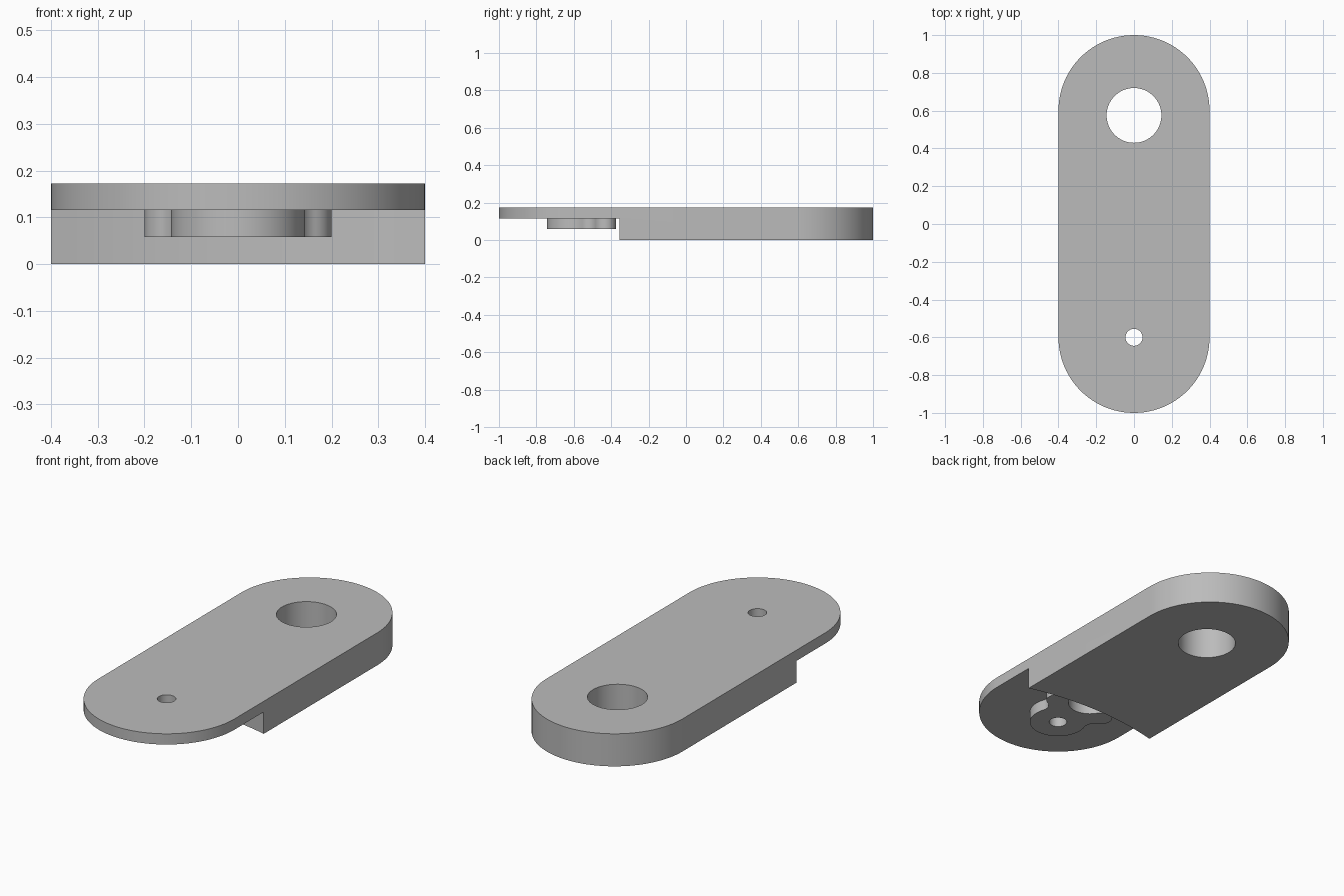
import bpy
import bmesh
import math
from mathutils import Vector

if "Cube" in bpy.data.objects:
    bpy.data.objects.remove(bpy.data.objects["Cube"], do_unlink=True)

# Main sizes
HALF_WIDTH, HALF_LENGTH = 0.4, 1.0
TOP, STEP, BOSS_BOTTOM = 0.173, 0.116, 0.058
BIG_HOLE, BIG_RADIUS = Vector((0, 0.575)), 0.145
PIN_HOLE, PIN_RADIUS = Vector((0, -0.6)), 0.045

grey = bpy.data.materials.new("plain_grey")
grey.use_nodes = True
colour = (0.5, 0.5, 0.5, 1)
grey.diffuse_color = colour
grey.node_tree.nodes["Principled BSDF"].inputs["Base Color"].default_value = colour


def arc(centre, radius, start, end, steps=24, clockwise=False):
    """Points along an arc, running from the start angle to the end angle."""
    sweep = (end - start) % math.tau
    if clockwise:
        sweep -= math.tau
    return [centre + radius * Vector((math.cos(start + sweep * i / steps),
                                      math.sin(start + sweep * i / steps)))
            for i in range(steps + 1)]


def angle(a, b):
    """Direction from point a to point b."""
    return math.atan2(b.y - a.y, b.x - a.x)


def prism(name, outline, low, high):
    """Upright solid with the given plan outline."""
    bm = bmesh.new()
    bm.faces.new([bm.verts.new((p.x, p.y, low)) for p in outline])
    bmesh.ops.remove_doubles(bm, verts=bm.verts, dist=1e-5)
    result = bmesh.ops.extrude_face_region(bm, geom=bm.faces[:])
    raised = [v for v in result["geom"] if isinstance(v, bmesh.types.BMVert)]
    bmesh.ops.translate(bm, verts=raised, vec=(0, 0, high - low))
    bmesh.ops.recalc_face_normals(bm, faces=bm.faces)
    mesh = bpy.data.meshes.new(name)
    bm.to_mesh(mesh)
    bm.free()
    mesh.materials.append(grey)
    obj = bpy.data.objects.new(name, mesh)
    bpy.context.collection.objects.link(obj)
    return obj


def circle(centre, radius, steps=64):
    return arc(centre, radius, 0, math.tau - math.tau / steps, steps - 1)


def cut_and_smooth(obj, cutters):
    """Subtract the cutters, then shade smooth with sharp edges kept."""
    bpy.ops.object.select_all(action="DESELECT")
    obj.select_set(True)
    bpy.context.view_layer.objects.active = obj
    for cutter in cutters:
        mod = obj.modifiers.new("cut", "BOOLEAN")
        mod.operation = "DIFFERENCE"
        mod.solver = "EXACT"
        mod.object = cutter
        bpy.ops.object.modifier_apply(modifier=mod.name)
    bpy.ops.object.shade_smooth_by_angle(angle=math.radians(30))


# Link body: long plate with round ends
end_centre = Vector((0, HALF_LENGTH - HALF_WIDTH))
body = prism("link_body",
             arc(end_centre, HALF_WIDTH, 0, math.pi, 48)
             + arc(-end_centre, HALF_WIDTH, math.pi, 0, 48), 0, TOP)

# Cutters: both holes, and the front step with its shallow curved wall
big_cutter = prism("big_hole_cutter", circle(BIG_HOLE, BIG_RADIUS), -0.1, 0.3)
pin_cutter = prism("pin_hole_cutter", circle(PIN_HOLE, PIN_RADIUS, 40), -0.1, 0.3)
edge_y, sag = -0.355, 0.05
wall_radius = (HALF_WIDTH ** 2 + sag ** 2) / (2 * sag)
wall_centre = Vector((0, edge_y + sag - wall_radius))
right = Vector((HALF_WIDTH, edge_y))
left = Vector((-HALF_WIDTH, edge_y))
wall = arc(wall_centre, wall_radius, angle(wall_centre, right), angle(wall_centre, left))
step_cutter = prism("step_cutter",
                    [Vector((0.5, -1.2)), Vector((0.5, edge_y))] + wall
                    + [Vector((-0.5, edge_y)), Vector((-0.5, -1.2))], -0.1, STEP)

# Boss: round hub with two lobes, joined by hollow fillets
hub_radius, lobe_radius = 0.143, 0.057
lobe = Vector((0.143, -0.432))
# Side fillet centre, tangent to hub and lobe
hub_reach, lobe_reach = hub_radius + lobe_radius, 2 * lobe_radius
axis = lobe - PIN_HOLE
gap = axis.length
axis.normalize()
along = (hub_reach ** 2 - lobe_reach ** 2 + gap ** 2) / (2 * gap)
across = math.sqrt(hub_reach ** 2 - along ** 2)
side = PIN_HOLE + axis * along + Vector((axis.y, -axis.x)) * across
# Rear hollow centre, tangent to both lobes
rear = Vector((0, lobe.y + 0.084))
rear_radius = (rear - lobe).length - lobe_radius

half = arc(PIN_HOLE, hub_radius, -math.pi / 2, angle(PIN_HOLE, side))
half += arc(side, lobe_radius, angle(side, PIN_HOLE), angle(side, lobe), 16, True)[1:]
half += arc(lobe, lobe_radius, angle(lobe, side), angle(lobe, rear))[1:]
half += arc(rear, rear_radius, angle(rear, lobe), -math.pi / 2, 12, True)[1:]
mirrored = [Vector((-p.x, p.y)) for p in reversed(half[1:-1])]
boss = prism("lobed_boss", half + mirrored, BOSS_BOTTOM, STEP)

cut_and_smooth(body, [step_cutter, big_cutter, pin_cutter])
cut_and_smooth(boss, [pin_cutter])

for cutter in (big_cutter, pin_cutter, step_cutter):
    bpy.data.objects.remove(cutter, do_unlink=True)
